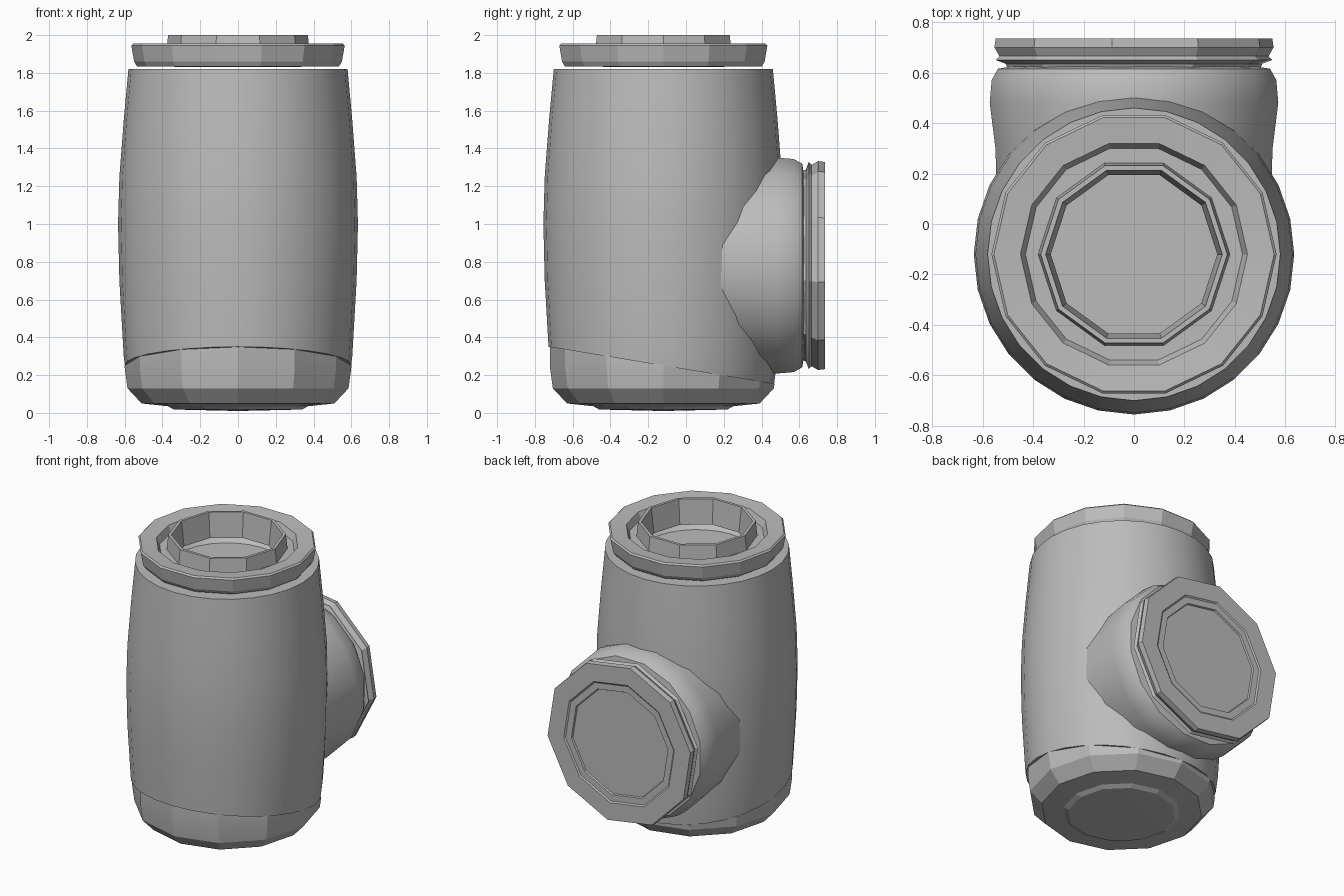
import bpy, bmesh, math
from mathutils import Matrix, Vector

cube = bpy.data.objects.get("Cube")
if cube:
    bpy.data.objects.remove(cube, do_unlink=True)

grey = bpy.data.materials.new("plain grey")
grey.use_nodes = True
GREY = (0.5, 0.5, 0.5, 1)
grey.diffuse_color = GREY
grey.node_tree.nodes["Principled BSDF"].inputs["Base Color"].default_value = GREY

AXIS_Y = -0.12                            # vertical axis of the body
UP = Matrix.Translation((0, AXIS_Y, 0))
BACK = Matrix.Translation((0, 0, 0.78)) @ Matrix.Rotation(-math.pi / 2, 4, 'X')
SEAM = Vector((0, 0.165, 1)).normalized()  # tilted seam above the base


def lathe(name, profile, sides, frame, angle=30, turn=0.0, keep=0):
    """Revolve (radius, height) points; keep=+1/-1 keeps the part above/below the seam."""
    bm = bmesh.new()
    rings = []
    for r, h in profile:
        if r == 0:
            rings.append([bm.verts.new((0, 0, h))] * sides)
        else:
            rings.append([bm.verts.new((r * math.cos(a), r * math.sin(a), h))
                          for a in (math.tau * (i + turn) / sides for i in range(sides))])
    for low, high in zip(rings, rings[1:]):
        for i in range(sides):
            j = (i + 1) % sides
            bm.faces.new(dict.fromkeys((low[i], low[j], high[j], high[i])))
    bm.transform(frame)
    if keep:
        cut = bmesh.ops.bisect_plane(
            bm, geom=bm.verts[:] + bm.edges[:] + bm.faces[:],
            plane_co=(0, AXIS_Y, 0.25), plane_no=SEAM,
            clear_inner=keep > 0, clear_outer=keep < 0)
        edges = [e for e in cut["geom_cut"] if isinstance(e, bmesh.types.BMEdge)]
        bmesh.ops.holes_fill(bm, edges=edges)
    bmesh.ops.recalc_face_normals(bm, faces=bm.faces[:])
    mesh = bpy.data.meshes.new(name)
    bm.to_mesh(mesh)
    bm.free()
    mesh.materials.append(grey)
    obj = bpy.data.objects.new(name, mesh)
    bpy.context.collection.objects.link(obj)
    bpy.ops.object.select_all(action='DESELECT')
    bpy.context.view_layer.objects.active = obj
    obj.select_set(True)
    bpy.ops.object.shade_smooth_by_angle(angle=math.radians(angle))


# Bulging barrel body with a sunken top, cut along the tilted seam
lathe("body", [(0, 0.1), (0.58, 0.1), (0.605, 0.3), (0.628, 0.7), (0.635, 1.0),
               (0.628, 1.25), (0.605, 1.55), (0.58, 1.82), (0.42, 1.82), (0.37, 1.77),
               (0, 1.77)], 28, UP, keep=1)

# Faceted base below the seam, with a raised disc underneath
lathe("base", [(0, 0.01), (0.34, 0.018), (0.37, 0.035), (0.51, 0.05), (0.585, 0.13),
               (0.6, 0.24), (0.6, 0.45), (0, 0.45)], 12, UP, angle=12, keep=-1)

# Collar around the top with a shelf running in to the open neck
lathe("collar", [(0.36, 1.835), (0.36, 1.9), (0.43, 1.9), (0.45, 1.945), (0.555, 1.955),
                 (0.565, 1.945), (0.55, 1.86), (0.535, 1.835), (0.36, 1.835)],
      14, UP, angle=15)
lathe("neck", [(0.33, 1.83), (0.35, 2.0), (0.37, 2.0), (0.385, 1.85), (0.33, 1.83)],
      10, UP, angle=15)

# Wide side outlet leaving the body at the back
lathe("outlet", [(0, 0.0), (0.55, 0.0), (0.56, 0.3), (0.583, 0.48), (0.575, 0.57), (0.55, 0.615),
                 (0.49, 0.625), (0, 0.625)], 16, BACK, angle=25, turn=0.5)

# Faceted flange with a shallow stepped recess
lathe("outlet_flange", [(0, 0.6), (0.5, 0.6), (0.515, 0.635), (0.555, 0.65), (0.54, 0.665),
                        (0.56, 0.70), (0.555, 0.735), (0.43, 0.735), (0.42, 0.728),
                        (0.375, 0.728), (0.37, 0.718), (0, 0.718)],
      10, BACK, angle=15, turn=0.25)
